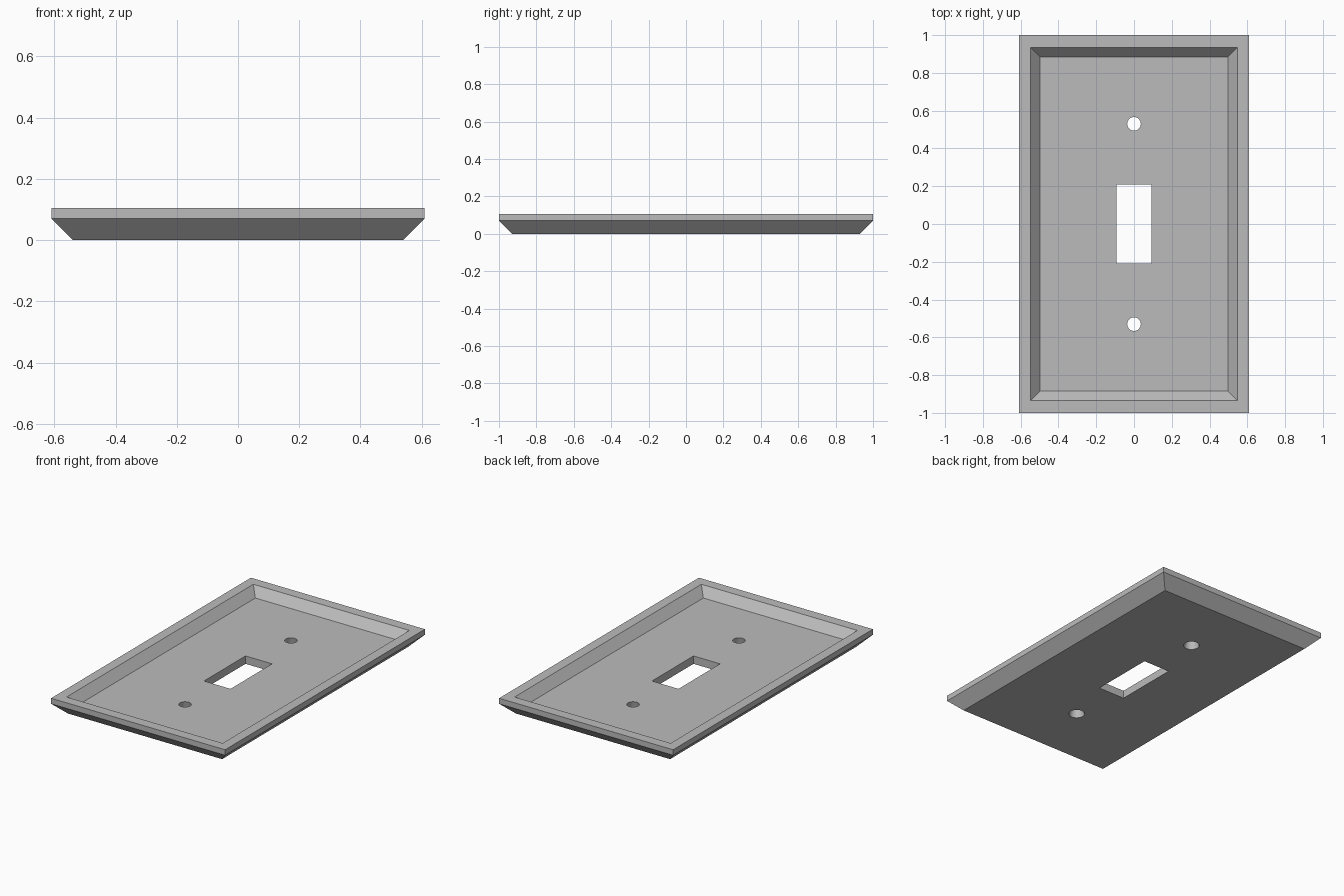
import bpy
import bmesh

cube = bpy.data.objects.get("Cube")
if cube:
    bpy.data.objects.remove(cube, do_unlink=True)

grey = bpy.data.materials.new("plain grey")
grey.use_nodes = True
colour = (0.5, 0.5, 0.5, 1)
grey.diffuse_color = colour
grey.node_tree.nodes["Principled BSDF"].inputs["Base Color"].default_value = colour


def finish(name, bm):
    bmesh.ops.recalc_face_normals(bm, faces=bm.faces)
    mesh = bpy.data.meshes.new(name)
    bm.to_mesh(mesh)
    bm.free()
    mesh.materials.append(grey)
    obj = bpy.data.objects.new(name, mesh)
    bpy.context.collection.objects.link(obj)
    return obj


# Shallow tray: rectangular rings from the underside, round the rim, to the floor
FLOOR = 0.05
rings = [(0.54, 0.93, 0), (0.61, 1, 0.07), (0.61, 1, 0.105),
         (0.547, 0.935, 0.105), (0.498, 0.885, FLOOR)]
bm = bmesh.new()
loops = [[bm.verts.new((sx * x, sy * y, z))
          for sx, sy in ((-1, -1), (1, -1), (1, 1), (-1, 1))]
         for x, y, z in rings]
for low, high in zip(loops, loops[1:]):
    for i in range(4):
        j = (i + 1) % 4
        bm.faces.new((low[i], low[j], high[j], high[i]))
bm.faces.new(loops[0])
bm.faces.new(loops[-1])
plate = finish("wall_plate", bm)


def cut(name, bm):
    cutter = finish(name, bm)
    cutter.hide_render = True
    mod = plate.modifiers.new(name, "BOOLEAN")
    mod.operation = "DIFFERENCE"
    mod.solver = "EXACT"
    mod.object = cutter
    bpy.context.view_layer.objects.active = plate
    bpy.ops.object.modifier_apply(modifier=name)
    bpy.data.objects.remove(cutter, do_unlink=True)


# Toggle slot
bm = bmesh.new()
bmesh.ops.create_cube(bm, size=1)
bmesh.ops.scale(bm, vec=(0.186, 0.416, 0.3), verts=bm.verts)
cut("toggle_slot", bm)

# Countersunk screw holes, wider on the underside
TOP_R, BOTTOM_R = 0.036, 0.047
slope = (BOTTOM_R - TOP_R) / FLOOR
MARGIN = 0.02
for side, y in (("upper", 0.53), ("lower", -0.53)):
    bm = bmesh.new()
    bmesh.ops.create_cone(bm, cap_ends=True, segments=32,
                          radius1=BOTTOM_R + slope * MARGIN,
                          radius2=TOP_R - slope * MARGIN,
                          depth=FLOOR + 2 * MARGIN)
    bmesh.ops.translate(bm, vec=(0, y, FLOOR / 2), verts=bm.verts)
    cut(side + "_screw_hole", bm)

# Smooth only the round hole walls
bpy.ops.object.select_all(action="DESELECT")
plate.select_set(True)
bpy.context.view_layer.objects.active = plate
bpy.ops.object.shade_smooth_by_angle(angle=0.5)
